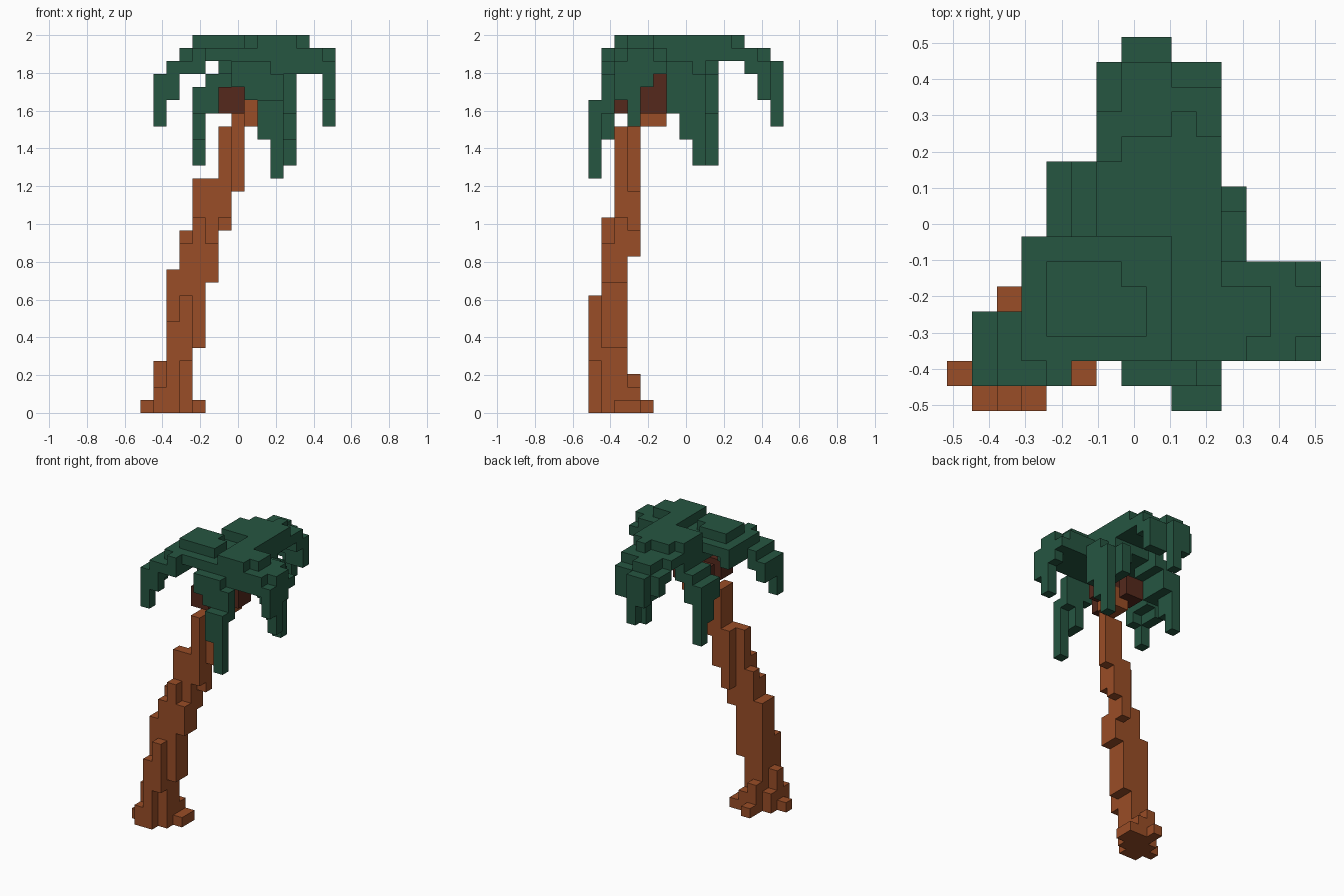
import bpy, bmesh
from mathutils import Vector

if "Cube" in bpy.data.objects:
    bpy.data.objects.remove(bpy.data.objects["Cube"])

UNIT = 2 / 29          # edge of one block
HALF = 15 / 2          # blocks from the centre to the side

trunk, nuts, leaves = set(), set(), set()


def fill(cells, x, y, z):
    """Add a box of blocks; each range is (first, end)."""
    for i in range(*x):
        for j in range(*y):
            for k in range(*z):
                cells.add((i, j, k))


def column(cells, x, y, z):
    """Add one upright run of blocks."""
    fill(cells, (x, x + 1), (y, y + 1), z)


def make_material(name, colour):
    mat = bpy.data.materials.new(name)
    mat.use_nodes = True
    mat.diffuse_color = (*colour, 1)
    mat.node_tree.nodes["Principled BSDF"].inputs["Base Color"].default_value = (*colour, 1)
    return mat


def build(name, cells, solid, mat):
    """Skin the blocks with their exposed faces and merge flat areas."""
    bm = bmesh.new()
    cache = {}

    def vert(p):
        if p not in cache:
            cache[p] = bm.verts.new((Vector(p) - Vector((HALF, HALF, 0))) * UNIT)
        return cache[p]

    for cell in sorted(cells):
        for axis in range(3):
            for side in (0, 1):
                near = list(cell)
                near[axis] += 2 * side - 1
                if tuple(near) in solid:
                    continue
                u, v = (axis + 1) % 3, (axis + 2) % 3
                ring = []
                for du, dv in ((0, 0), (1, 0), (1, 1), (0, 1)):
                    p = list(cell)
                    p[axis] += side
                    p[u] += du
                    p[v] += dv
                    ring.append(vert(tuple(p)))
                bm.faces.new(ring if side else ring[::-1])
    bmesh.ops.dissolve_limit(bm, angle_limit=0.01, verts=bm.verts, edges=bm.edges)
    mesh = bpy.data.meshes.new(name)
    bm.to_mesh(mesh)
    bm.free()
    mesh.materials.append(mat)
    bpy.context.collection.objects.link(bpy.data.objects.new(name, mesh))


# Trunk: overlapping upright runs that step towards +x
for x, front, middle in (
    (2, (0, 11), (0, 11)),
    (3, (0, 13), (0, 14)),
    (4, (5, 15), (5, 18)),
    (5, (10, 13), (10, 18)),
):
    column(trunk, x, 1, front)
    column(trunk, x, 2, middle)
column(trunk, 5, 3, (12, 18))
column(trunk, 6, 2, (15, 22))
column(trunk, 6, 3, (14, 22))
column(trunk, 7, 3, (17, 23))
fill(trunk, (7, 9), (4, 6), (22, 24))

# Root flare
for x, z in ((1, (0, 2)), (2, (0, 7)), (3, (4, 9))):
    column(trunk, x, 0, z)
column(trunk, 0, 1, (0, 1))
column(trunk, 1, 1, (0, 4))
column(trunk, 1, 2, (0, 2))
column(trunk, 2, 3, (0, 3))
column(trunk, 3, 3, (0, 2))
column(trunk, 2, 4, (0, 1))
fill(trunk, (4, 5), (2, 4), (0, 1))

# Coconuts
fill(nuts, (6, 8), (2, 4), (23, 25))
fill(nuts, (8, 10), (4, 6), (23, 25))
fill(nuts, (6, 8), (5, 7), (23, 25))
column(nuts, 9, 5, (25, 26))

# Crown
fill(leaves, (6, 11), (3, 9), (26, 28))
fill(leaves, (4, 6), (3, 7), (27, 28))
fill(leaves, (4, 7), (3, 6), (27, 29))
fill(leaves, (7, 8), (3, 5), (28, 29))

# Frond towards +x
fill(leaves, (8, 14), (2, 6), (26, 28))
fill(leaves, (9, 12), (2, 3), (28, 29))
fill(leaves, (9, 13), (3, 5), (28, 29))
fill(leaves, (9, 11), (5, 7), (28, 29))
for y, z in ((2, (24, 27)), (3, (22, 28)), (4, (25, 28)), (5, (26, 27))):
    column(leaves, 14, y, z)

# Frond towards -y
fill(leaves, (7, 11), (2, 4), (26, 28))
for x, z in ((7, (25, 27)), (8, (24, 27)), (9, (21, 27)), (10, (23, 26))):
    column(leaves, x, 1, z)
column(leaves, 9, 0, (21, 24))
column(leaves, 10, 0, (18, 24))

# Frond towards -x and -y
fill(leaves, (4, 5), (2, 6), (26, 28))
fill(leaves, (3, 4), (2, 7), (26, 28))
column(leaves, 3, 1, (26, 27))
column(leaves, 4, 1, (26, 28))
fill(leaves, (2, 3), (1, 4), (25, 27))
column(leaves, 2, 1, (24, 26))
column(leaves, 1, 1, (22, 26))
fill(leaves, (1, 2), (2, 4), (24, 26))
fill(leaves, (5, 7), (2, 3), (27, 28))

# Frond towards +y
fill(leaves, (6, 11), (7, 12), (27, 28))
fill(leaves, (6, 11), (7, 10), (28, 29))
fill(leaves, (7, 11), (10, 11), (28, 29))
column(leaves, 9, 11, (28, 29))
fill(leaves, (6, 11), (12, 13), (26, 27))
fill(leaves, (7, 11), (12, 13), (27, 28))
fill(leaves, (7, 9), (13, 14), (25, 28))
column(leaves, 6, 13, (25, 27))
fill(leaves, (9, 11), (13, 14), (24, 27))
column(leaves, 7, 14, (24, 27))
column(leaves, 8, 14, (22, 27))

# Drooping frond towards +x and +y
fill(leaves, (9, 11), (6, 9), (25, 27))
fill(leaves, (10, 11), (7, 10), (23, 26))
for y, z in ((6, (23, 27)), (7, (21, 27)), (8, (19, 26))):
    column(leaves, 11, y, z)

# Drooping frond towards -x and +y
fill(leaves, (6, 7), (7, 10), (25, 28))
fill(leaves, (5, 6), (7, 10), (23, 26))
for y, z in ((7, (23, 25)), (8, (21, 25)), (9, (19, 25))):
    column(leaves, 4, y, z)

leaves -= nuts | trunk
nuts -= trunk
solid = trunk | nuts | leaves

build("trunk", trunk, solid, make_material("bark brown", (0.32, 0.075, 0.02)))
build("coconuts", nuts, solid, make_material("dark brown", (0.09, 0.022, 0.012)))
build("palm_leaves", leaves, solid, make_material("leaf green", (0.019, 0.092, 0.053)))
